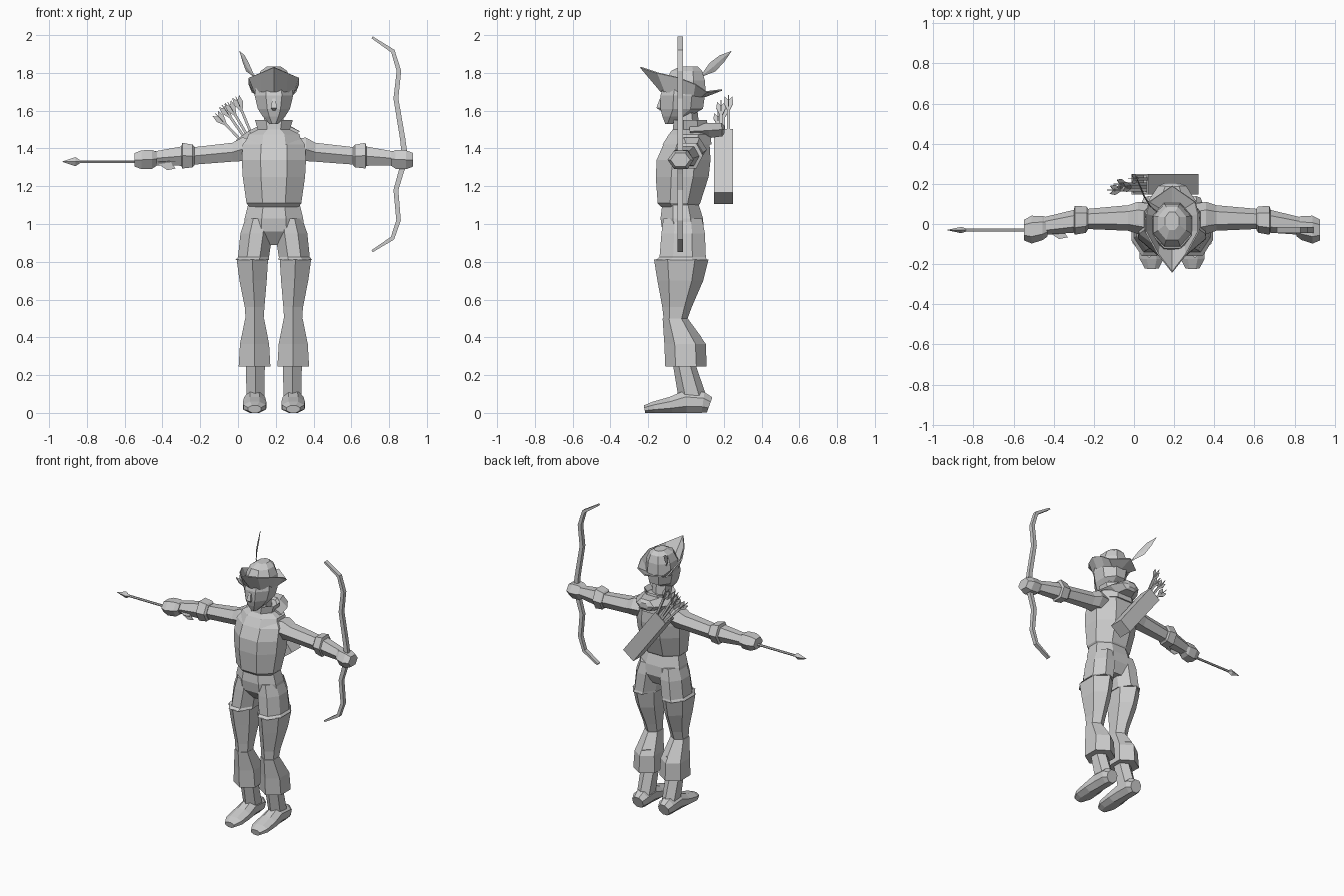
import bpy, bmesh, math
from mathutils import Vector

CX = 0.19  # body centre line
gray = bpy.data.materials.new("plain_gray")
gray.diffuse_color = (0.6, 0.6, 0.6, 1)


def finish(name, bm):
    bmesh.ops.recalc_face_normals(bm, faces=bm.faces)
    me = bpy.data.meshes.new(name)
    bm.to_mesh(me)
    bm.free()
    me.materials.append(gray)
    ob = bpy.data.objects.new(name, me)
    bpy.context.collection.objects.link(ob)
    return ob


def tube(name, stations, n=8, axis=None, ref=(0, 1, 0), half=True):
    """Loft n-sided rings through (x, y, z, ru, rv); rv lies along ref."""
    bm = bmesh.new()
    pts = [Vector(s[:3]) for s in stations]
    rings = []
    k = 1 / math.cos(math.pi / n) if half else 1
    for i, s in enumerate(stations):
        t = Vector(axis) if axis else pts[min(i + 1, len(pts) - 1)] - pts[max(i - 1, 0)]
        t.normalize()
        v = Vector(ref)
        v = (v - t * v.dot(t)).normalized()
        u = t.cross(v)
        ring = []
        for j in range(n):
            a = 2 * math.pi * (j + (0.5 if half else 0)) / n
            ring.append(bm.verts.new(pts[i] + u * s[3] * k * math.cos(a) + v * s[4] * k * math.sin(a)))
        rings.append(ring)
    for a, b in zip(rings, rings[1:]):
        for j in range(n):
            bm.faces.new((a[j], a[(j + 1) % n], b[(j + 1) % n], b[j]))
    bm.faces.new(rings[0])
    bm.faces.new(rings[-1])
    return finish(name, bm)


def column(name, rows, n=8, x=CX, half=True):
    """Upright loft from rows of (z, dx, y_front, y_back, rx)."""
    st = [(x + d, (f + b) / 2, z, rx, (b - f) / 2) for z, d, f, b, rx in rows]
    return tube(name, st, n, axis=(0, 0, 1), half=half)


# Torso, hips and neck
column("tunic", [(1.09, 0, -.13, .06, .13), (1.11, 0, -.15, .075, .145), (1.25, 0, -.16, .12, .165),
                 (1.34, 0, -.155, .13, .17), (1.42, 0, -.12, .125, .165), (1.47, 0, -.08, .11, .13)])
column("hips", [(.89, 0, -.07, .06, .07), (.96, 0, -.125, .095, .16), (1.03, 0, -.135, .09, .155),
                (1.11, 0, -.125, .065, .135)])
column("neck", [(1.44, 0, -.05, .07, .055), (1.62, 0, -.06, .05, .05)], 6)

# Shoulder cape with standing collar and a hood folded behind
column("cape", [(1.42, 0, -.125, .135, .15), (1.475, 0, -.09, .13, .135), (1.50, 0, -.07, .12, .085),
                (1.55, 0, -.065, .11, .10), (1.50, 0, -.04, .08, .06)])
tube("hood", [(CX, .02, 1.49, .035, .12), (CX, .12, 1.495, .04, .10), (CX, .19, 1.50, .036, .06),
              (CX, .205, 1.50, .018, .03)], 6, ref=(1, 0, 0))

for s, side in ((-1, "right"), (1, "left")):
    # Legs
    column(side + "_shorts_leg", [(.81, s * .114, -.16, .11, .089), (.825, s * .108, -.14, .105, .082),
                                  (.95, s * .092, -.13, .10, .085), (1.03, s * .08, -.12, .085, .07)])
    column(side + "_leg", [(.08, s * .098, -.03, .10, .047), (.25, s * .098, -.06, .045, .05),
                           (.40, s * .10, -.095, .07, .06), (.50, s * .102, -.11, .00, .048),
                           (.56, s * .102, -.115, .02, .052), (.70, s * .11, -.135, .075, .072),
                           (.812, s * .114, -.15, .10, .083)], 6)
    column(side + "_boot_cuff", [(.245, s * .1025, -.095, .095, .084), (.365, s * .1025, -.10, .09, .077),
                                 (.50, s * .102, -.115, .00, .05)], 6)
    fx = CX + s * .102
    tube(side + "_shoe", [(fx, y, h / 2, h / 2, w) for y, h, w in (
        (.125, .085, .04), (.09, .11, .055), (.0, .12, .055), (-.08, .085, .062),
        (-.17, .06, .06), (-.22, .04, .035))], 8, ref=(1, 0, 0))

    # Arms, sleeve cuffs and fists
    def limb(name, rows, n=6):
        tube(side + name, [(CX + s * d, y, z, rz, ry) for d, z, y, rz, ry in rows], n, axis=(1, 0, 0))
    limb("_upper_arm", [(.11, 1.395, .02, .06, .07), (.17, 1.395, .03, .062, .07),
                        (.22, 1.38, .03, .05, .055), (.43, 1.36, .025, .046, .043)])
    limb("_sleeve_cuff", [(.42, 1.36, .025, .05, .047), (.43, 1.36, .022, .06, .057),
                          (.485, 1.362, .018, .068, .062), (.49, 1.36, .015, .05, .05)])
    limb("_forearm", [(.48, 1.36, .015, .052, .05), (.64, 1.347, -.01, .036, .038)])
    limb("_fist", [(.62, 1.345, -.015, .036, .04), (.645, 1.342, -.02, .05, .052),
                   (.70, 1.34, -.028, .05, .06), (.737, 1.34, -.03, .036, .045)])

# Head: pointed chin, flat face, small nose
column("head", [(1.53, 0, -.11, -.07, .022), (1.57, 0, -.125, .02, .06), (1.61, 0, -.135, .09, .085),
                (1.68, 0, -.135, .10, .102), (1.73, 0, -.12, .09, .095)])
tube("nose", [(CX, -.13, 1.665, .008, .008), (CX, -.143, 1.615, .016, .014),
              (CX, -.13, 1.60, .006, .006)], 4, axis=(0, 0, 1))

# Hat crown
column("hat_crown", [(1.68, 0, -.125, .105, .10), (1.76, 0, -.105, .10, .092),
                     (1.81, 0, -.08, .085, .07), (1.835, 0, -.03, .06, .035)])
# Turned-up brim, pointed in front
outer = [(0, -.24, 1.83), (.07, -.15, 1.80), (.13, -.04, 1.775), (.13, .05, 1.74), (.115, .11, 1.70), (0, .19, 1.71)]
inner = [(0, -.13, 1.70), (.065, -.11, 1.70), (.097, -.03, 1.69), (.095, .04, 1.68), (.065, .08, 1.675), (0, .10, 1.675)]


def loop(half):
    return half + [(-x, y, z) for x, y, z in half[-2:0:-1]]


bm = bmesh.new()
ro, ri = [[bm.verts.new((CX + x, y, z)) for x, y, z in loop(h)] for h in (outer, inner)]
for j in range(len(ro)):
    m = (j + 1) % len(ro)
    bm.faces.new((ri[j], ri[m], ro[m], ro[j]))
brim = finish("hat_brim", bm)
mod = brim.modifiers.new("thickness", 'SOLIDIFY')
mod.thickness = 0.008
mod.offset = 0

# Feather
tube("feather", [(.115, .06, 1.75, .004, .003), (.08, .09, 1.79, .008, .003), (.05, .14, 1.83, .028, .004),
                 (.03, .19, 1.875, .022, .004), (.008, .24, 1.915, .001, .001)], 4, ref=(.9, .42, 0), half=False)

# Bow held in the left hand
bow = [(.71, 1.988, .006), (.82, 1.915, .011), (.852, 1.81, .012), (.836, 1.665, .013), (.872, 1.45, .014),
       (.885, 1.34, .016), (.862, 1.27, .014), (.836, 1.18, .013), (.85, 1.02, .012), (.818, .925, .011), (.71, .856, .006)]
tube("bow", [(x, -.03, z, r, .014) for x, z, r in bow], 4)


def vane_set(name, base, direction, length, width):
    """Two crossed fletching plates, swept toward the tail."""
    d = Vector(direction).normalized()
    bm = bmesh.new()
    v = Vector((0, 1, 0))
    for side_dir in (v, -v, d.cross(v), -d.cross(v)):
        q = [base, base + d * length * .6 + side_dir * width,
             base + d * length + side_dir * width * .8, base + d * length * .75]
        bm.faces.new([bm.verts.new(p) for p in q])
    ob = finish(name, bm)
    m = ob.modifiers.new("thickness", 'SOLIDIFY')
    m.thickness = 0.004
    m.offset = 0


# Arrow held in the right hand
tube("held_arrow_shaft", [(-.86, -.03, 1.33, .007, .007), (-.36, -.03, 1.33, .007, .007)], 6)
tube("held_arrow_head", [(-.93, -.03, 1.33, .001, .001), (-.86, -.03, 1.33, .024, .016),
                         (-.835, -.03, 1.33, .007, .007)], 4, half=False)
vane_set("held_arrow_fletching", Vector((-.44, -.03, 1.33)), (1, 0, 0), .11, .045)

# Slanted quiver on the back, open at the top
ang = math.radians(37)
ax = Vector((-math.sin(ang), 0, math.cos(ang)))
mid = Vector((.155, .198, 1.305))
ends = [(-.21, .05), (.21, .05), (.21, .043), (.12, .043)]
tube("quiver", [(*(mid + ax * t), w, w) for t, w in ends], 4, axis=ax)

# Spare arrows fanned out of the quiver
for i, (x, y, z) in enumerate(((-.12, .17, 1.585), (-.085, .2, 1.63), (-.055, .185, 1.645), (-.012, .225, 1.675))):
    tip = Vector((x, y, z))
    start = mid + ax * .13 + Vector((.012 * (i - 1.5), y - .198, .008 * (i - 1.5)))
    d = (tip - start).normalized()
    tube(f"spare_arrow_shaft_{i + 1}", [(*start, .007, .007), (*(tip - d * .03), .007, .007)], 4)
    vane_set(f"spare_arrow_fletching_{i + 1}", tip - d * .095, d, .095, .025)
